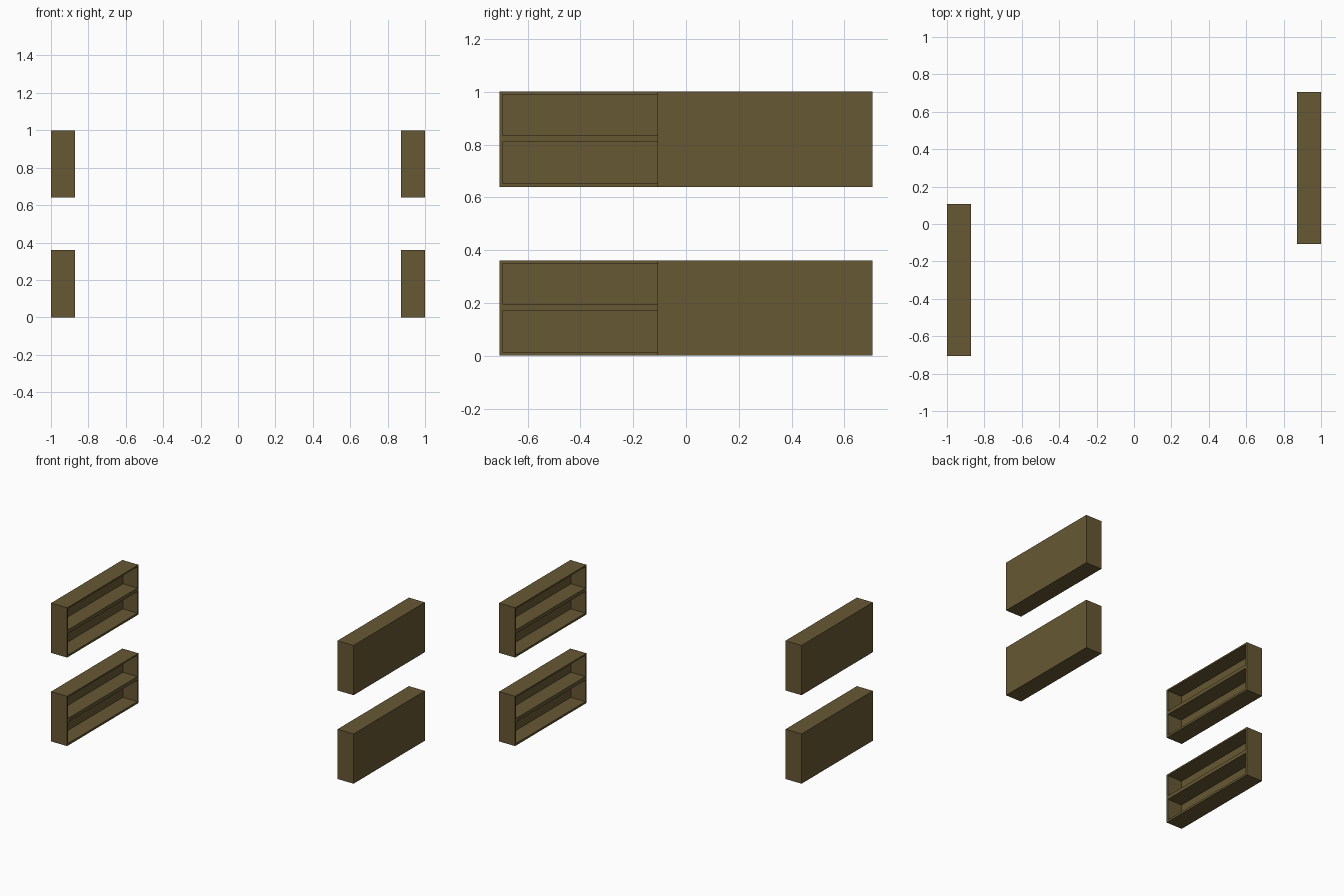
import bpy
import bmesh
from math import pi
from mathutils import Matrix, Vector

cube = bpy.data.objects.get("Cube")
if cube:
    bpy.data.objects.remove(cube, do_unlink=True)

# Single wood colour
WOOD = (0.136, 0.099, 0.034, 1.0)
wood = bpy.data.materials.new("olive_brown_wood")
wood.use_nodes = True
wood.diffuse_color = WOOD
wood.node_tree.nodes["Principled BSDF"].inputs["Base Color"].default_value = WOOD

DEPTH, LENGTH, HEIGHT = 0.128, 0.815, 0.36
WALL = 0.012
# Bottom and top heights of the two compartments
COMPARTMENTS = [(0.015, 0.17), (0.196, 0.349)]


def shelf_unit(name, base, turn):
    """Open-fronted box with two compartments, its opening facing +x before the turn."""
    bm = bmesh.new()
    bmesh.ops.create_cube(bm, size=1.0)
    bmesh.ops.scale(bm, verts=bm.verts, vec=(DEPTH, LENGTH, HEIGHT))
    bmesh.ops.translate(bm, verts=bm.verts, vec=(DEPTH / 2 - 1, LENGTH / 2 - 0.707, HEIGHT / 2))
    open_x, near_y, far_y = DEPTH - 1, -0.707, LENGTH - 0.707

    def front_faces():
        return [f for f in bm.faces if f.normal.x > 0.9]

    # Divide the open side into frame and compartment cells
    cuts = [((0, y, 0), (0, 1, 0)) for y in (near_y + WALL, far_y - WALL)]
    cuts += [((0, 0, z), (0, 0, 1)) for pair in COMPARTMENTS for z in pair]
    for point, normal in cuts:
        faces = front_faces()
        edges = {e for f in faces for e in f.edges}
        verts = {v for f in faces for v in f.verts}
        bmesh.ops.bisect_plane(bm, geom=faces + list(edges) + list(verts),
                               plane_co=point, plane_no=normal)
        bm.normal_update()

    # Push the compartment cells in to the back panel
    cells = []
    for face in front_faces():
        c = face.calc_center_median()
        inside_y = near_y + WALL < c.y < far_y - WALL
        if inside_y and any(low < c.z < high for low, high in COMPARTMENTS):
            cells.append(face)
    pushed = bmesh.ops.extrude_discrete_faces(bm, faces=cells)["faces"]
    for face in pushed:
        bmesh.ops.translate(bm, verts=face.verts, vec=Vector((WALL - DEPTH, 0, 0)))

    bmesh.ops.recalc_face_normals(bm, faces=bm.faces)
    bm.transform(Matrix.Translation((0, 0, base)) @ Matrix.Rotation(turn, 4, "Z"))
    mesh = bpy.data.meshes.new(name)
    bm.to_mesh(mesh)
    bm.free()
    mesh.materials.append(wood)
    obj = bpy.data.objects.new(name, mesh)
    bpy.context.collection.objects.link(obj)


# Two facing pairs of wall shelves, stacked at two heights
for level, base in (("lower", 0.0), ("upper", 0.64)):
    shelf_unit(f"{level}_right_shelf", base, 0)
    shelf_unit(f"{level}_left_shelf", base, pi)
